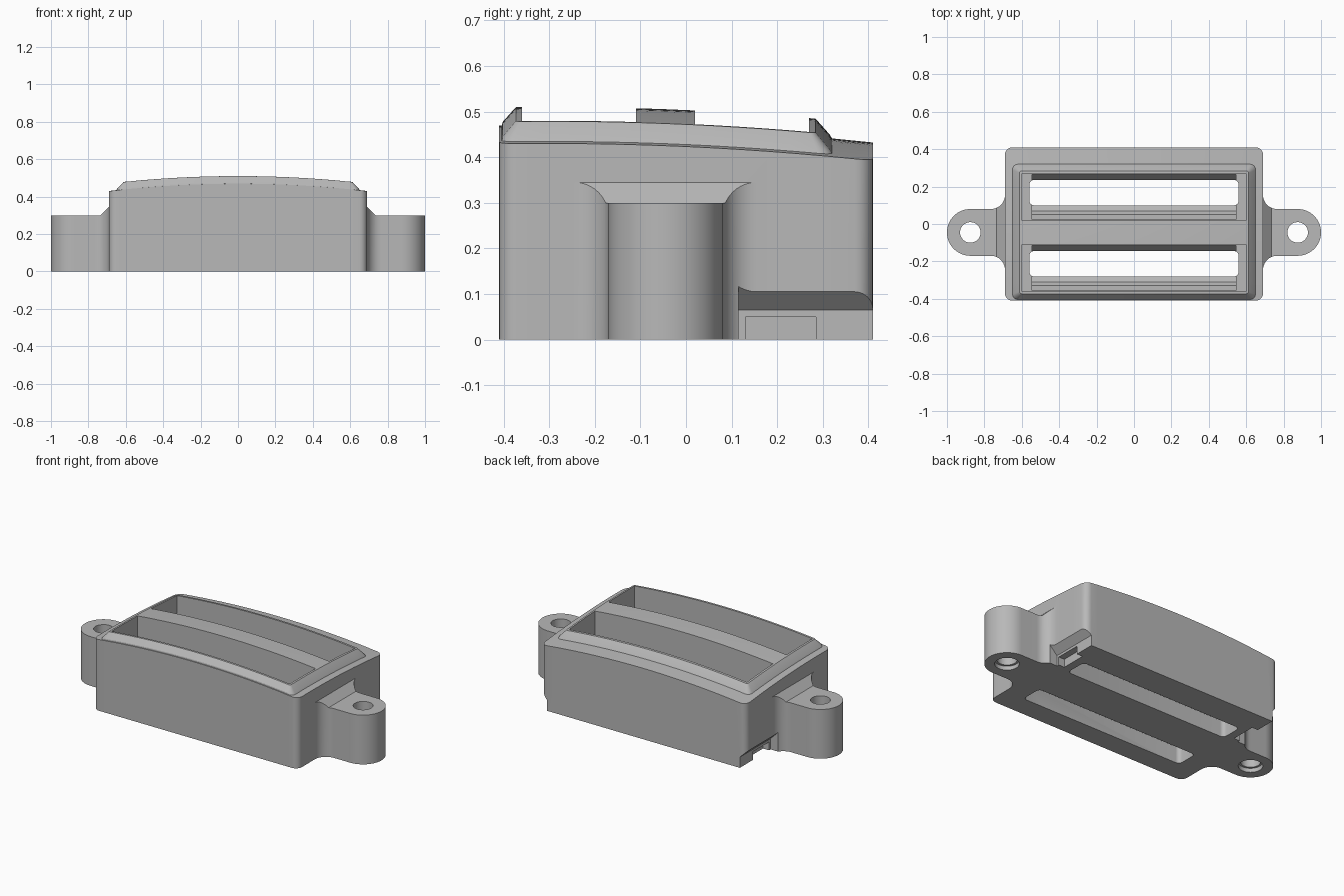
import bpy, bmesh
from math import sin, cos, pi, radians

cube = bpy.data.objects.get("Cube")
if cube:
    bpy.data.objects.remove(cube)

grey = bpy.data.materials.new("plain_grey")
grey.use_nodes = True
grey.diffuse_color = (0.48, 0.48, 0.48, 1)
grey.node_tree.nodes["Principled BSDF"].inputs["Base Color"].default_value = (0.48, 0.48, 0.48, 1)


def finish(name, bm):
    bmesh.ops.recalc_face_normals(bm, faces=bm.faces)
    mesh = bpy.data.meshes.new(name)
    bm.to_mesh(mesh)
    bm.free()
    mesh.materials.append(grey)
    ob = bpy.data.objects.new(name, mesh)
    bpy.context.collection.objects.link(ob)
    return ob


def extrude(name, points, axis, lo, hi):
    """Prism of a 2D outline along an axis; outline is (x,y), (x,z) or (y,z)."""
    def place(a, b, c):
        return {"x": (c, a, b), "y": (a, c, b), "z": (a, b, c)}[axis]
    bm = bmesh.new()
    low = [bm.verts.new(place(a, b, lo)) for a, b in points]
    high = [bm.verts.new(place(a, b, hi)) for a, b in points]
    bm.faces.new(low)
    bm.faces.new(high)
    for i in range(len(low)):
        j = (i + 1) % len(low)
        bm.faces.new((low[i], low[j], high[j], high[i]))
    return finish(name, bm)


def box(name, x, y, z):
    return extrude(name, [(x[0], y[0]), (x[1], y[0]), (x[1], y[1]), (x[0], y[1])], "z", *z)


def arc(cx, cy, r, a0, a1, n=10):
    angles = [radians(a0 + (a1 - a0) * i / n) for i in range(n + 1)]
    return [(cx + r * cos(a), cy + r * sin(a)) for a in angles]


def combine(target, tool, operation="DIFFERENCE"):
    mod = target.modifiers.new("combine", "BOOLEAN")
    mod.operation, mod.object, mod.solver = operation, tool, "EXACT"
    bpy.context.view_layer.objects.active = target
    bpy.ops.object.modifier_apply(modifier=mod.name)
    bpy.data.objects.remove(tool)


# Crowned top surface, arched in x and falling toward the back
def crown(x, y):
    return 0.47 - 0.04 * (x / 0.69) ** 2 - 0.075 * (y + 0.3) ** 2


def layer_grid(half, y0, y1, r, height):
    """Rounded rectangle as rows of points, at the height given by a function."""
    corner = [(r * (1 - cos(a)), r * (1 - sin(a))) for a in [pi / 2 * i / 6 for i in range(7)]]
    columns = [(-half + d, inset) for d, inset in corner]
    straight = half - r
    columns += [(-straight + 2 * straight * i / 32, 0) for i in range(1, 32)]
    columns += [(half - d, inset) for d, inset in reversed(corner)]
    rows = []
    for x, inset in columns:
        ys = [y0 + inset + (y1 - y0 - 2 * inset) * j / 12 for j in range(13)]
        rows.append([(x, y, height(x, y)) for y in ys])
    return rows


def border(g):
    return ([row[0] for row in g] + g[-1][1:] +
            [row[-1] for row in reversed(g[:-1])] + list(reversed(g[0][1:-1])))


# Housing and its raised, chamfered rim as stacked layers
layers = [
    layer_grid(0.69, -0.41, 0.41, 0.04, lambda x, y: 0),
    layer_grid(0.69, -0.41, 0.41, 0.04, crown),
    layer_grid(0.65, -0.404, 0.32, 0.03, crown),
    layer_grid(0.645, -0.402, 0.315, 0.028, lambda x, y: crown(x, y) + 0.008),
    layer_grid(0.612, -0.373, 0.284, 0.012, lambda x, y: crown(x, y) + 0.04),
]
bm = bmesh.new()
grids = [[[bm.verts.new(p) for p in row] for row in g] for g in layers]
for lower, upper in zip(grids, grids[1:]):
    a, b = border(lower), border(upper)
    for i in range(len(a)):
        j = (i + 1) % len(a)
        bm.faces.new((a[i], a[j], b[j], b[i]))
bm.faces.new(border(grids[0]))
top = grids[-1]
for c0, c1 in zip(top, top[1:]):
    for j in range(len(c0) - 1):
        bm.faces.new((c0[j], c1[j], c1[j + 1], c0[j + 1]))
housing = finish("housing", bm)

# Two windows with stepped floors and slots through the base
for dy in (0, -0.38):
    combine(housing, box("window_cutter", (-0.6, 0.6), (0.02 + dy, 0.27 + dy), (0.18, 0.8)))
    steps = [(0.025, 0.19), (0.025, 0.14), (0.05, 0.14), (0.07, 0.11), (0.105, 0.1),
             (0.235, 0.1), (0.265, 0.15), (0.265, 0.19)]
    combine(housing, extrude("step_cutter", [(y + dy, z) for y, z in steps], "x", -0.545, 0.545))
    r = 0.025
    slot = []
    for cx, cy, a in ((0.535, 0.21, 0), (-0.535, 0.21, 90), (-0.535, 0.125, 180), (0.535, 0.125, 270)):
        slot += arc(cx, cy + dy, r, a, a + 90, 5)
    combine(housing, extrude("slot_cutter", slot, "z", -0.1, 0.19))

for s in (1, -1):
    # Mounting ear with filleted root and sloped shoulder
    outline = [(0.65, 0.155)] + arc(0.765, 0.155, 0.075, 180, 270)
    outline += arc(0.875, -0.045, 0.125, 90, -90, 28)
    outline += arc(0.765, -0.245, 0.075, 90, 180) + [(0.65, -0.245)]
    ear = extrude("ear", [(s * x, y) for x, y in outline], "z", 0, 0.42)
    shoulder = [(0.6, 0.435), (0.735, 0.3), (1.1, 0.3), (1.1, 0.6), (0.6, 0.6)]
    combine(ear, extrude("shoulder_cutter", [(s * x, z) for x, z in shoulder], "y", -0.5, 0.5))
    combine(housing, ear, "UNION")

    # Screw hole with a wider mouth underneath
    for r, lo, hi in ((0.055, -0.1, 0.5), (0.068, -0.1, 0.025)):
        hole = arc(s * 0.875, -0.045, r, 0, 350, 35)
        combine(housing, extrude("hole_cutter", hole, "z", lo, hi))

    # Bevelled notch and cable outlet at the lower back corner
    notch = [(0.65, -0.1), (0.65, 0.065), (0.75, 0.165), (0.75, -0.1)]
    combine(housing, extrude("notch_cutter", [(s * x, z) for x, z in notch], "y", 0.115, 0.5))
    combine(housing, box("outlet_cutter", (s * 0.61, s * 0.74), (0.13, 0.285), (-0.1, 0.05)))

bpy.ops.object.select_all(action="DESELECT")
housing.select_set(True)
bpy.context.view_layer.objects.active = housing
bpy.ops.object.shade_smooth_by_angle(angle=radians(25))
